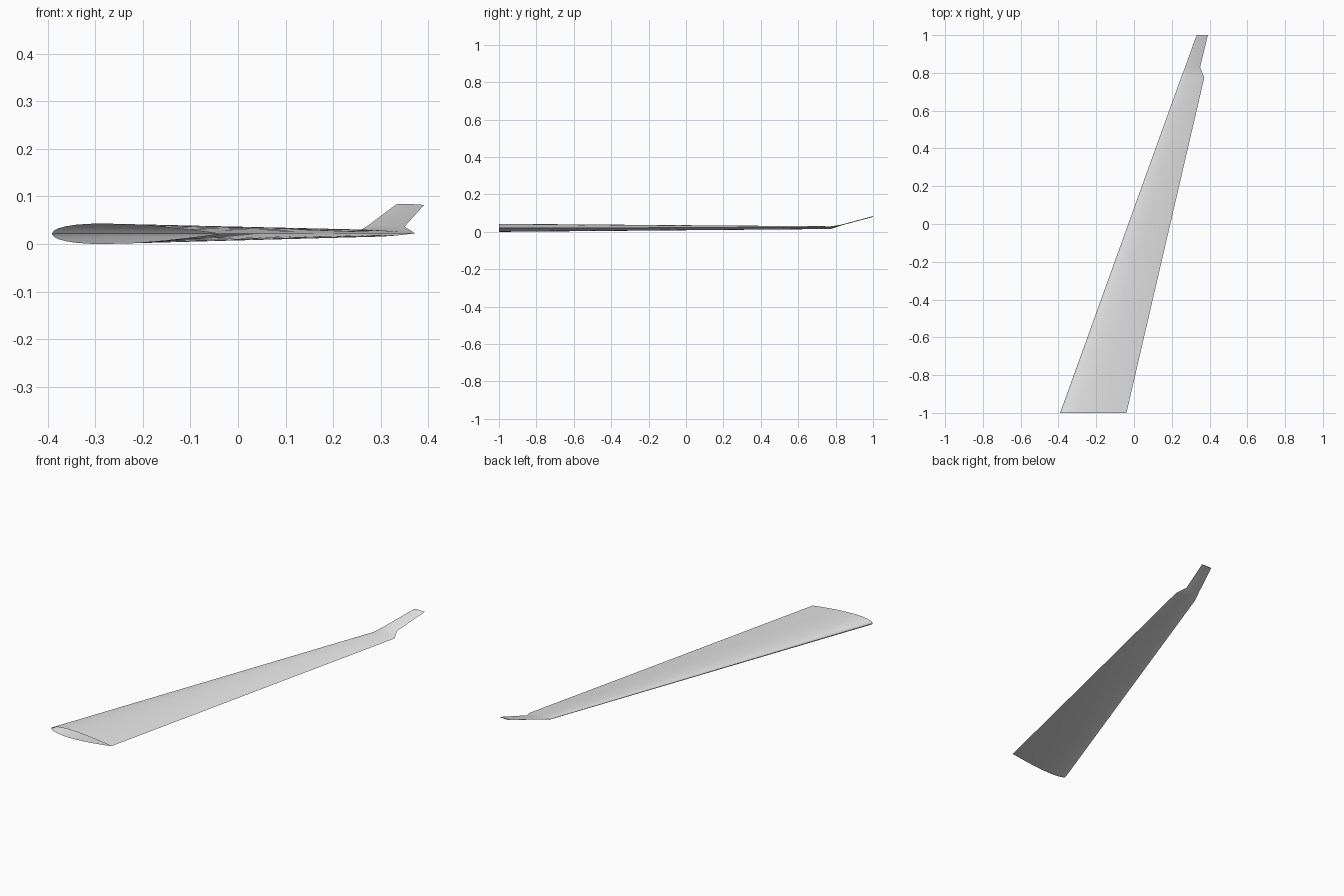
import bpy, bmesh, math

cube = bpy.data.objects.get("Cube")
if cube:
    bpy.data.objects.remove(cube, do_unlink=True)

# Single light grey paint
GREY = (0.8, 0.8, 0.8, 1)
paint = bpy.data.materials.new("light_grey")
paint.use_nodes = True
paint.diffuse_color = GREY
paint.node_tree.nodes["Principled BSDF"].inputs["Base Color"].default_value = GREY

STEPS = 16  # points along each side of the airfoil


def half_thickness(t):
    """Symmetric airfoil, scaled to a full thickness of 1, closed at the tail."""
    return 5 * (0.2969 * math.sqrt(t) - 0.126 * t - 0.3516 * t**2
                + 0.2843 * t**3 - 0.1036 * t**4)


def airfoil(lead, trail, y, z, thick):
    """Closed loop: tail to nose over the top, then back underneath."""
    upper = [(1 + math.cos(math.pi * i / STEPS)) / 2 for i in range(STEPS + 1)]
    loop = [(t, 1) for t in upper] + [(t, -1) for t in upper[-2:0:-1]]
    return [(lead + (trail - lead) * t, y, z + side * thick * half_thickness(t))
            for t, side in loop]


# Stations: leading x, trailing x, y, centre z, thickness
stations = [
    (-0.391, -0.040, -1.000, 0.0215, 0.0430),  # open root
    (0.249, 0.372, 0.775, 0.0225, 0.0145),     # end of main wing
    (0.270, 0.350, 0.830, 0.0365, 0.0045),     # foot of winglet
    (0.331, 0.391, 1.000, 0.0820, 0.0045),     # winglet tip
]

# Loft the wing skin through the stations
bm = bmesh.new()
rings = [[bm.verts.new(p) for p in airfoil(*s)] for s in stations]
for a, b in zip(rings, rings[1:]):
    for i in range(len(a)):
        j = (i + 1) % len(a)
        bm.faces.new((a[i], a[j], b[j], b[i]))
bm.faces.new(rings[-1])  # winglet tip cap
bmesh.ops.recalc_face_normals(bm, faces=bm.faces)
top = max(bm.faces, key=lambda f: abs(f.normal.z) * (f.calc_center_median().z > 0.0225)
          * (f.calc_center_median().y < 0))
if top.normal.z < 0:
    bmesh.ops.reverse_faces(bm, faces=bm.faces)

mesh = bpy.data.meshes.new("wing_with_winglet")
bm.to_mesh(mesh)
bm.free()
mesh.materials.append(paint)
wing = bpy.data.objects.new("wing_with_winglet", mesh)
bpy.context.collection.objects.link(wing)

# Smooth skin with a crisp tail edge and tip
bpy.ops.object.select_all(action="DESELECT")
wing.select_set(True)
bpy.context.view_layer.objects.active = wing
bpy.ops.object.shade_smooth_by_angle(angle=math.radians(40))
